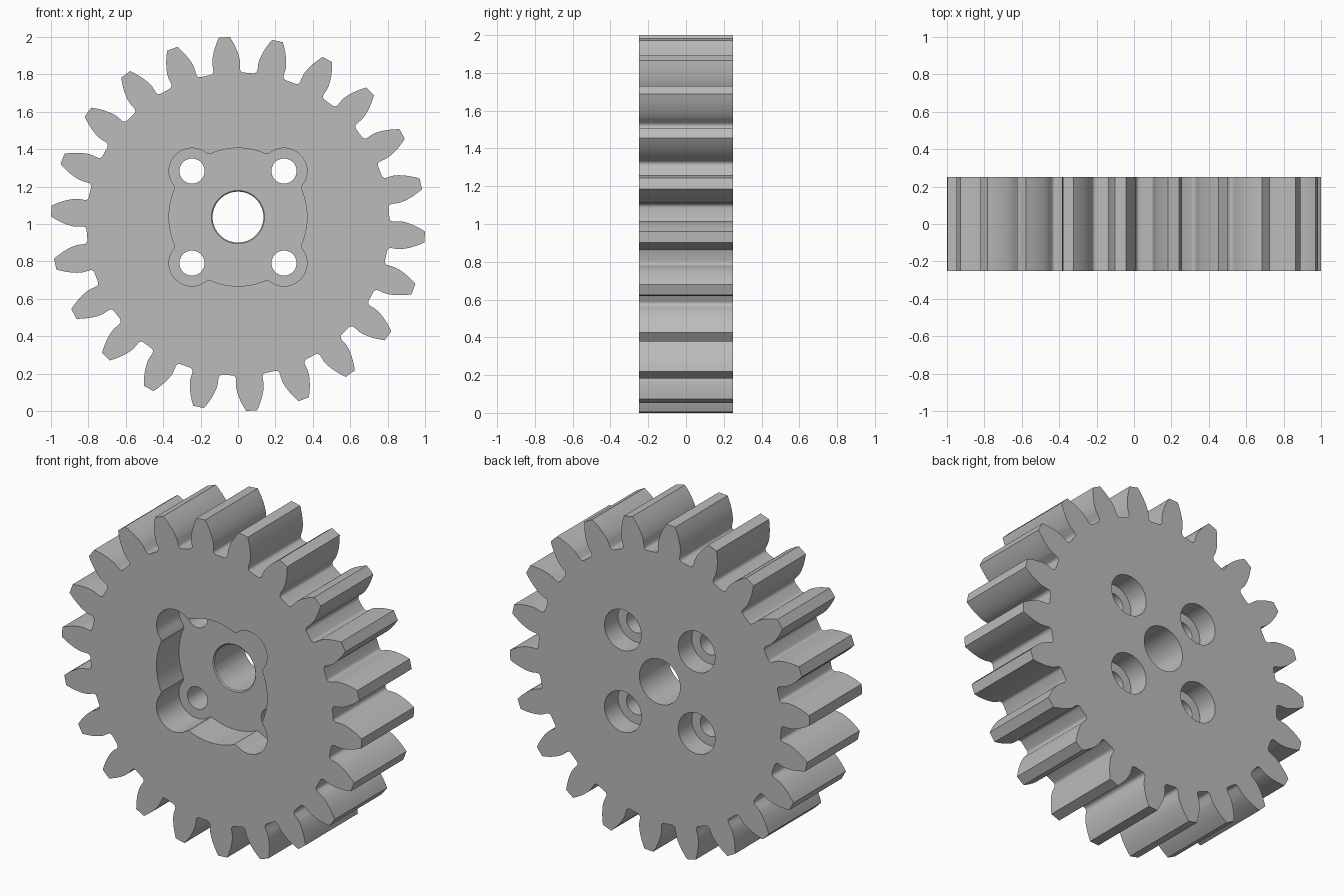
import bpy, bmesh
from math import pi, sin, cos, tan, acos, sqrt, radians

cube = bpy.data.objects.get("Cube")
if cube:
    bpy.data.objects.remove(cube, do_unlink=True)

TEETH = 22
TIP = 1.001
MODULE = TIP / (TEETH / 2 + 1)
PITCH = MODULE * TEETH / 2
BASE = PITCH * cos(radians(20))
ROOT = 0.81
FILLET = 0.02
PHASE = radians(94.2)
HALF = 0.25            # half the gear width
HUB_Z = 1.037          # height of the hub pattern
BOLT = 0.246           # bolt offset along x and z
POCKET_FLOOR = -0.035
COUNTERBORE = 0.12     # y where the rear counterbores start

grey = bpy.data.materials.new("plain grey")
grey.use_nodes = True
grey.diffuse_color = (0.5, 0.5, 0.5, 1)
grey.node_tree.nodes["Principled BSDF"].inputs["Base Color"].default_value = (0.5, 0.5, 0.5, 1)


def prism(name, front, back, y0, y1):
    """Solid between two (x, z) outlines with equal point counts."""
    bm = bmesh.new()
    a = [bm.verts.new((x, y0, z)) for x, z in front]
    b = [bm.verts.new((x, y1, z)) for x, z in back]
    bm.faces.new(a)
    bm.faces.new(b[::-1])
    for i in range(len(a)):
        j = (i + 1) % len(a)
        bm.faces.new((a[j], a[i], b[i], b[j]))
    bmesh.ops.recalc_face_normals(bm, faces=bm.faces)
    mesh = bpy.data.meshes.new(name)
    bm.to_mesh(mesh)
    bm.free()
    mesh.materials.append(grey)
    obj = bpy.data.objects.new(name, mesh)
    bpy.context.collection.objects.link(obj)
    return obj


def circle(x, z, r, n=64):
    return [(x + r * cos(2 * pi * i / n), z + r * sin(2 * pi * i / n)) for i in range(n)]


def inv(a):
    return tan(a) - a


def gear_outline():
    # Half tooth as (radius, angle from tooth axis): root fillet, then involute flank
    wide = pi / (2 * TEETH) + inv(radians(20))
    flank = []
    for i in range(6):
        t = pi / 2 * (1 - i / 5)
        flank.append((ROOT + FILLET * (1 - sin(t)), wide + FILLET / ROOT * (1 - cos(t))))
    for i in range(11):
        r = BASE + (TIP - BASE) * (i / 10) ** 1.5
        flank.append((r, wide - inv(acos(min(1, BASE / r)))))
    tooth = [(r, -a) for r, a in flank] + [(r, a) for r, a in reversed(flank)]
    points = []
    for k in range(TEETH):
        axis = PHASE + 2 * pi * k / TEETH
        points += [(r * cos(axis + a), 1 + r * sin(axis + a)) for r, a in tooth]
    return points


def pocket_outline(n=192):
    # Round pocket with a circular lobe around every bolt
    reach, lobe, points = BOLT * sqrt(2), BOLT / 2, []
    for i in range(n):
        t = 2 * pi * i / n
        off = (t % (pi / 2)) - pi / 4
        r = 0.369
        gap = lobe ** 2 - (reach * sin(off)) ** 2
        if gap > 0:
            r = max(r, reach * cos(off) + sqrt(gap))
        points.append((r * cos(t), HUB_Z + r * sin(t)))
    return points


# Toothed body
outline = gear_outline()
gear = prism("spur_gear", outline, outline, -HALF, HALF)

# Front pocket, chamfered centre bore, bolt holes and rear counterbores
shape = pocket_outline()
cutters = [prism("pocket_cutter", shape, shape, -HALF - 0.1, POCKET_FLOOR)]
bore = circle(0, HUB_Z, 0.136)
cutters.append(prism("bore_cutter", bore, bore, -0.4, 0.4))
cutters.append(prism("chamfer_cutter", circle(0, HUB_Z, 0.149), circle(0, HUB_Z, 0.128),
                     POCKET_FLOOR - 0.007, POCKET_FLOOR + 0.014))
for sx in (-1, 1):
    for sz in (-1, 1):
        x, z = sx * BOLT, HUB_Z + sz * BOLT
        small, large = circle(x, z, 0.067, 48), circle(x, z, BOLT / 2)
        cutters.append(prism("bolt_hole_cutter", small, small, -0.4, 0.4))
        cutters.append(prism("counterbore_cutter", large, large, COUNTERBORE, 0.4))

bpy.ops.object.select_all(action="DESELECT")
bpy.context.view_layer.objects.active = gear
gear.select_set(True)
for cutter in cutters:
    cutter.hide_render = True
    mod = gear.modifiers.new("cut", "BOOLEAN")
    mod.operation = "DIFFERENCE"
    mod.solver = "EXACT"
    mod.object = cutter
    bpy.ops.object.modifier_apply(modifier=mod.name)
    bpy.data.objects.remove(cutter, do_unlink=True)

bpy.ops.object.shade_smooth_by_angle(angle=radians(30))
